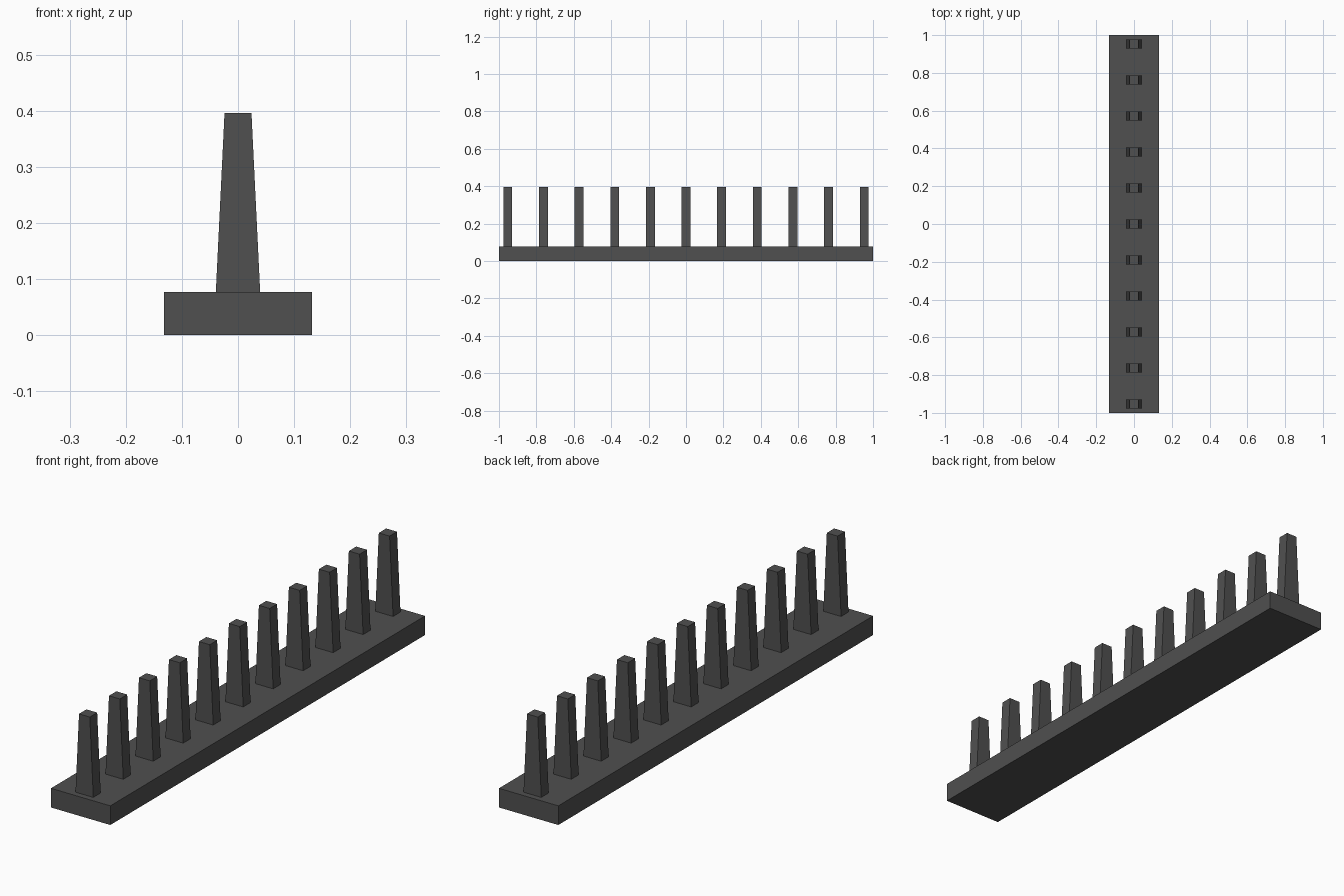
import bpy, bmesh

if "Cube" in bpy.data.objects:
    bpy.data.objects.remove(bpy.data.objects["Cube"])

BASE_TOP, TOOTH_TOP = 0.077, 0.396
COUNT, SPACING = 11, 0.1905

dark = bpy.data.materials.new("dark_grey")
dark.diffuse_color = (0.08, 0.08, 0.08, 1)
dark.use_nodes = True
dark.node_tree.nodes["Principled BSDF"].inputs["Base Color"].default_value = dark.diffuse_color


def tapered_block(name, y, z0, z1, half_bottom, half_top, half_depth):
    """Block whose x width tapers from bottom to top."""
    bm = bmesh.new()
    bmesh.ops.create_cube(bm, size=2)
    for v in bm.verts:
        top = v.co.z > 0
        v.co.x *= half_top if top else half_bottom
        v.co.y *= half_depth
        v.co.z = z1 if top else z0
    mesh = bpy.data.meshes.new(name)
    bm.to_mesh(mesh)
    bm.free()
    mesh.materials.append(dark)
    obj = bpy.data.objects.new(name, mesh)
    obj.location.y = y
    bpy.context.collection.objects.link(obj)
    return obj


# Long base bar
tapered_block("base_bar", 0, 0, BASE_TOP, 0.132, 0.132, 1.0)

# Row of tapered pegs
for i in range(COUNT):
    y = (i - (COUNT - 1) / 2) * SPACING
    tapered_block(f"peg_{i + 1}", y, BASE_TOP, TOOTH_TOP, 0.0395, 0.024, 0.0235)
